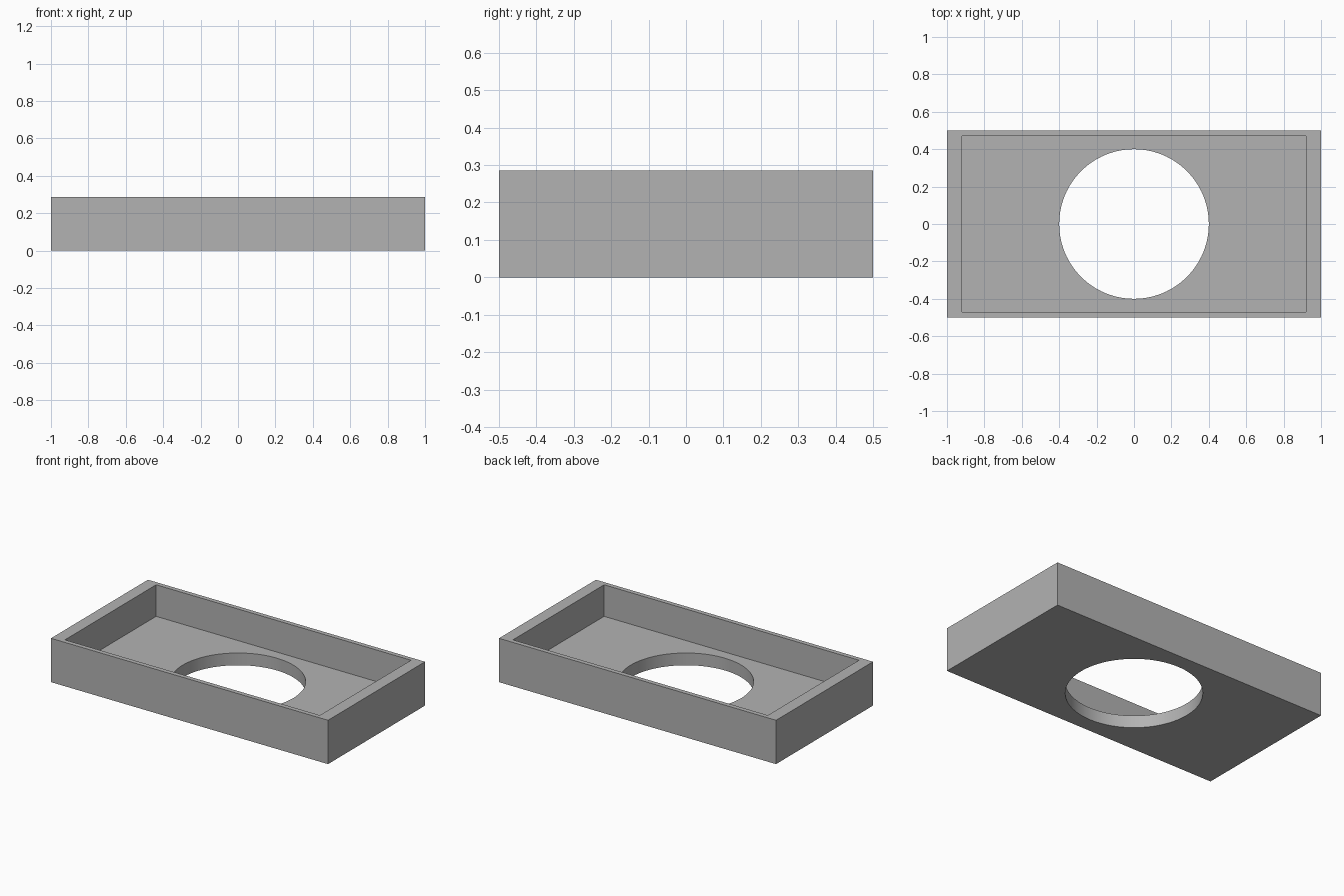
import bpy
import math

cube = bpy.data.objects.get("Cube")
if cube:
    bpy.data.objects.remove(cube, do_unlink=True)

LENGTH, WIDTH, HEIGHT = 2.0, 1.0, 0.286
INNER_X, INNER_Y, FLOOR = 1.84, 0.94, 0.08
HOLE_RADIUS = 0.4

grey = bpy.data.materials.new("plain grey")
grey.use_nodes = True
colour = (0.45, 0.45, 0.45, 1)
grey.diffuse_color = colour
grey.node_tree.nodes["Principled BSDF"].inputs["Base Color"].default_value = colour


def box(name, size, bottom):
    """Box centred on x and y, resting on the given height."""
    bpy.ops.mesh.primitive_cube_add(size=1, location=(0, 0, bottom + size[2] / 2))
    obj = bpy.context.object
    obj.name = name
    obj.scale = size
    bpy.ops.object.transform_apply(location=True, rotation=False, scale=True)
    return obj


def cut(target, cutter):
    """Subtract the cutter from the target and remove it."""
    cutter.hide_render = True
    mod = target.modifiers.new("cut", 'BOOLEAN')
    mod.operation = 'DIFFERENCE'
    mod.solver = 'EXACT'
    mod.object = cutter
    bpy.ops.object.select_all(action='DESELECT')
    bpy.context.view_layer.objects.active = target
    target.select_set(True)
    bpy.ops.object.modifier_apply(modifier=mod.name)
    bpy.data.objects.remove(cutter, do_unlink=True)


# Solid tray block
tray = box("tray", (LENGTH, WIDTH, HEIGHT), 0)
tray.data.materials.append(grey)

# Rectangular recess: thick end walls, thin side walls
cut(tray, box("recess_cutter", (INNER_X, INNER_Y, HEIGHT), FLOOR))

# Round opening through the floor
bpy.ops.mesh.primitive_cylinder_add(vertices=96, radius=HOLE_RADIUS, depth=1)
cut(tray, bpy.context.object)

bpy.ops.object.shade_smooth_by_angle(angle=math.radians(30))
